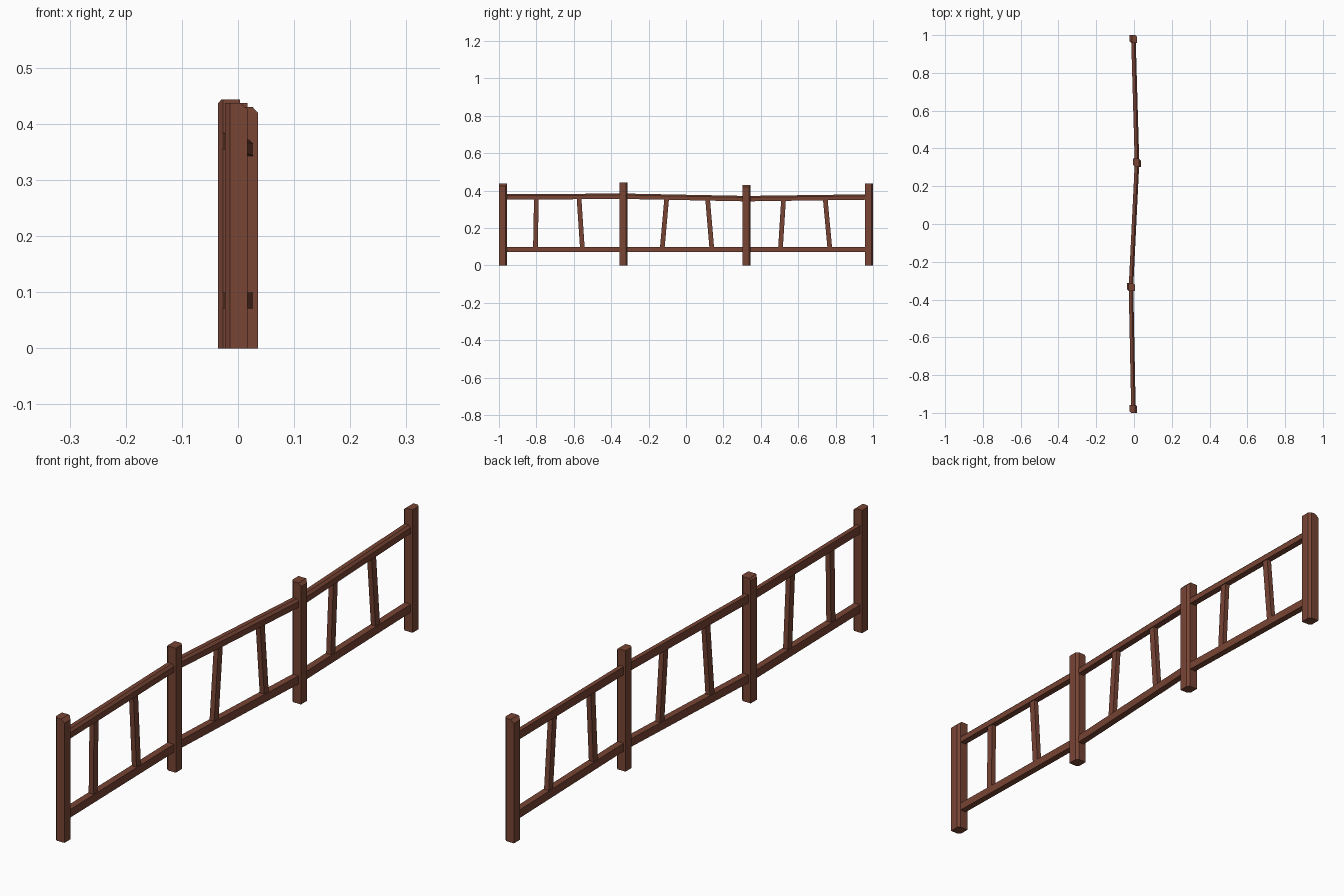
import bpy, bmesh
from mathutils import Vector

if "Cube" in bpy.data.objects:
    bpy.data.objects.remove(bpy.data.objects["Cube"])

wood = bpy.data.materials.new("reddish brown wood")
wood.diffuse_color = (0.185, 0.058, 0.034, 1)
wood.use_nodes = True
wood.node_tree.nodes["Principled BSDF"].inputs["Base Color"].default_value = wood.diffuse_color


def finish(name, bm):
    bmesh.ops.recalc_face_normals(bm, faces=bm.faces[:])
    mesh = bpy.data.meshes.new(name)
    bm.to_mesh(mesh)
    bm.free()
    mesh.materials.append(wood)
    bpy.context.collection.objects.link(bpy.data.objects.new(name, mesh))


def loft(bottom, top):
    """Closed solid between two matching rings of points."""
    bm = bmesh.new()
    a = [bm.verts.new(p) for p in bottom]
    b = [bm.verts.new(p) for p in top]
    bm.faces.new(a)
    bm.faces.new(b)
    n = len(a)
    for i in range(n):
        j = (i + 1) % n
        bm.faces.new((a[i], a[j], b[j], b[i]))
    return bm


def slice_off(bm, point, normal):
    """Cut away everything on the normal side and cap the cut."""
    geom = bm.verts[:] + bm.edges[:] + bm.faces[:]
    res = bmesh.ops.bisect_plane(bm, geom=geom, plane_co=point, plane_no=normal, clear_outer=True)
    edges = [e for e in res["geom_cut"] if isinstance(e, bmesh.types.BMEdge)]
    bmesh.ops.holes_fill(bm, edges=edges)


# Posts: two opposite corners shaved, one top edge bevelled
W, D, C = 0.020, 0.0215, 0.009
# x, y, height, bevel side, bevel width, bevel drop
posts = [(-0.003, -0.9785, 0.437, 1, 0.013, 0.011),
         (-0.016, -0.334, 0.443, -1, 0.006, 0.007),
         (0.016, 0.324, 0.430, 1, 0.010, 0.011),
         (-0.003, 0.9785, 0.437, -1, 0.013, 0.011)]
section = [(W, -D), (W, D - C), (W - C, D), (-W, D), (-W, C - D), (C - W, -D)]
for x, y, h, side, bw, drop in posts:
    bm = loft([(x + u, y + v, 0) for u, v in section], [(x + u, y + v, h) for u, v in section])
    slice_off(bm, (x + side * (W - bw), y, h), Vector((side * drop, 0, bw)))
    finish("post", bm)

# Rails between neighbouring posts, the upper ones with one shaved edge
R = 0.012
upper = [(-R, -0.0145), (R, -0.0145), (R, 0.0065), (R - 0.008, 0.0145), (-R, 0.0145)]
lower = [(-R, -0.0145), (R, -0.0145), (R, 0.0145), (-R, 0.0145)]
top_z = [0.366, 0.370, 0.357, 0.366]
for i in range(3):
    (x0, y0), (x1, y1) = posts[i][:2], posts[i + 1][:2]
    for name, prof, z0, z1 in (("upper_rail", upper, top_z[i], top_z[i + 1]),
                               ("lower_rail", lower, 0.085, 0.085)):
        finish(name, loft([(x0 + u, y0, z0 + v) for u, v in prof],
                          [(x1 + u, y1, z1 + v) for u, v in prof]))

# Slightly leaning pickets: bay, y at the bottom, y at the top
pickets = [(0, -0.805, -0.800), (0, -0.554, -0.572), (1, -0.127, -0.103),
           (1, 0.138, 0.115), (2, 0.505, 0.522), (2, 0.769, 0.744)]
for bay, yb, yt in pickets:
    (x0, y0), (x1, y1) = posts[bay][:2], posts[bay + 1][:2]
    rings = []
    for y, z in ((yb, 0.09), (yt, 0.362)):
        x = x0 + (x1 - x0) * (y - y0) / (y1 - y0)
        rings.append([(x + sx * 0.009, y + sy * 0.0125, z)
                      for sx, sy in ((-1, -1), (1, -1), (1, 1), (-1, 1))])
    finish("picket", loft(*rings))
